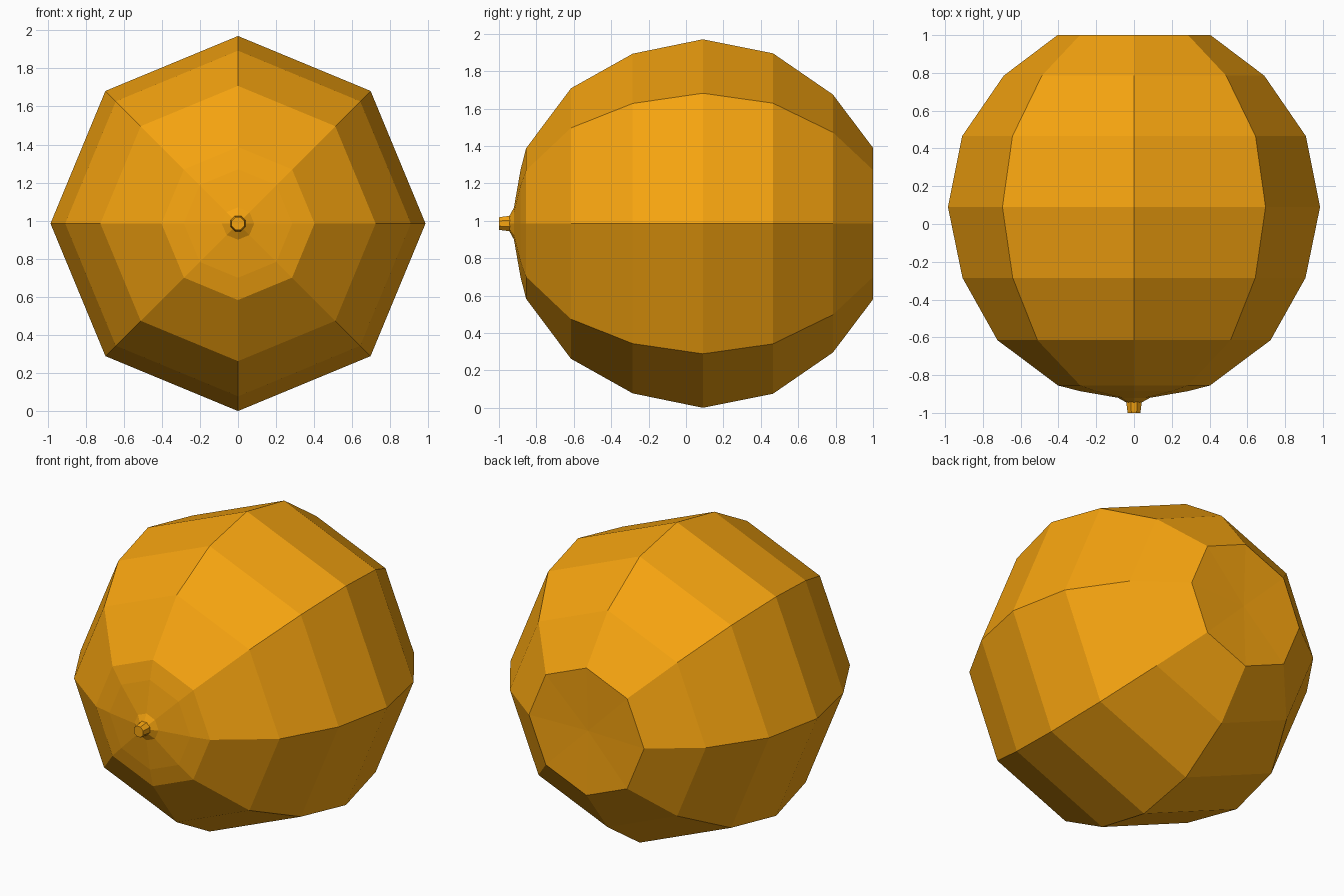
import bpy, bmesh
from math import sin, cos, pi

if "Cube" in bpy.data.objects:
    bpy.data.objects.remove(bpy.data.objects["Cube"])

CENTRE_Z = 0.985
SIDES = 8

mat = bpy.data.materials.new("orange")
mat.diffuse_color = (0.92, 0.37, 0.005, 1)
mat.use_nodes = True
mat.node_tree.nodes["Principled BSDF"].inputs["Base Color"].default_value = mat.diffuse_color


def lathe(name, profile, turn=0.0):
    """Revolve (y, radius) points round the y axis; radius 0 makes a pole."""
    bm = bmesh.new()
    rings = []
    for y, r in profile:
        if r == 0:
            rings.append([bm.verts.new((0, y, 0))] * SIDES)
        else:
            rings.append([bm.verts.new((r * cos(a), y, r * sin(a)))
                          for a in (turn + 2 * pi * i / SIDES for i in range(SIDES))])
    for a, b in zip(rings, rings[1:]):
        for i in range(SIDES):
            j = (i + 1) % SIDES
            bm.faces.new(dict.fromkeys((a[i], a[j], b[j], b[i])))
    bmesh.ops.recalc_face_normals(bm, faces=bm.faces)
    mesh = bpy.data.meshes.new(name)
    bm.to_mesh(mesh)
    bm.free()
    mesh.materials.append(mat)
    obj = bpy.data.objects.new(name, mesh)
    obj.location.z = CENTRE_Z
    bpy.context.collection.objects.link(obj)
    return obj


# Faceted round body: slightly dished back, shallow cone at the front
lathe("fruit_body", [
    (0.985, 0), (1.0, 0.405), (0.785, 0.69), (0.465, 0.91), (0.09, 0.985),
    (-0.285, 0.908), (-0.615, 0.723), (-0.855, 0.402), (-0.885, 0.285),
    (-0.92, 0.085), (-0.945, 0.04), (-0.945, 0)])

# Small stub at the front tip
lathe("stem_stub", [
    (-0.93, 0), (-0.93, 0.044), (-0.945, 0.044), (-0.99, 0.038),
    (-1.0, 0.036), (-1.0, 0)], turn=pi / 8)
